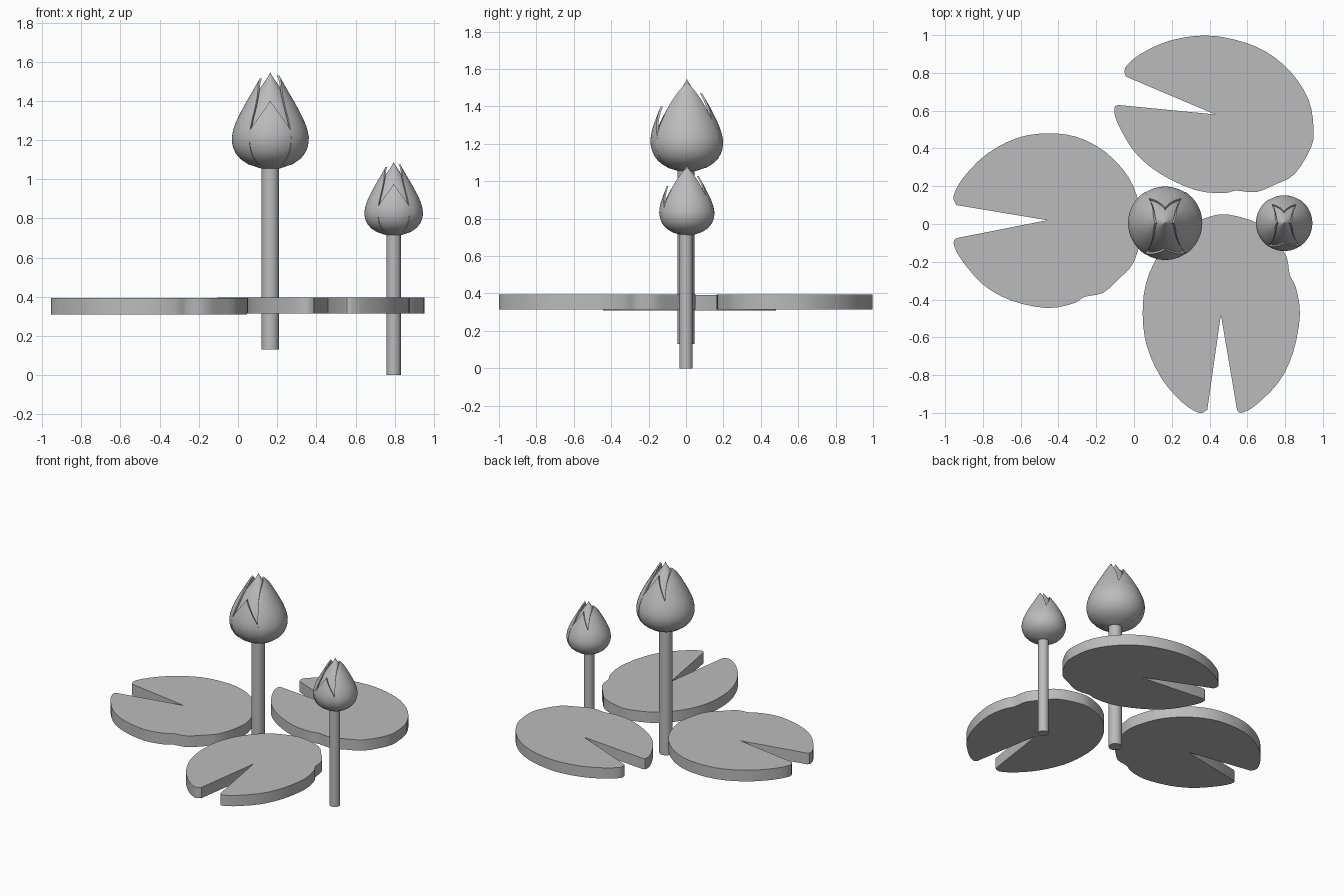
import bpy, bmesh, math
from mathutils import Vector, Matrix

if "Cube" in bpy.data.objects:
    bpy.data.objects.remove(bpy.data.objects["Cube"], do_unlink=True)

grey = bpy.data.materials.new("plain_grey")
grey.use_nodes = True
colour = (0.5, 0.5, 0.5, 1)
grey.diffuse_color = colour
grey.node_tree.nodes["Principled BSDF"].inputs["Base Color"].default_value = colour


def finish(name, bm, angle=40):
    """Turn a bmesh into a shaded, coloured object."""
    bmesh.ops.recalc_face_normals(bm, faces=bm.faces)
    mesh = bpy.data.meshes.new(name)
    bm.to_mesh(mesh)
    bm.free()
    mesh.materials.append(grey)
    ob = bpy.data.objects.new(name, mesh)
    bpy.context.collection.objects.link(ob)
    bpy.ops.object.select_all(action="DESELECT")
    ob.select_set(True)
    bpy.context.view_layer.objects.active = ob
    bpy.ops.object.shade_smooth_by_angle(angle=math.radians(angle))
    return ob


def loft(name, rings, angle=40):
    """Skin a list of closed rings and cap both ends."""
    bm = bmesh.new()
    rows = [[bm.verts.new(p) for p in ring] for ring in rings]
    n = len(rows[0])
    for a, b in zip(rows, rows[1:]):
        for i in range(n):
            j = (i + 1) % n
            bm.faces.new((a[i], a[j], b[j], b[i]))
    bm.faces.new(rows[0])
    bm.faces.new(rows[-1])
    return finish(name, bm, angle)


def smooth_path(pts, steps):
    """Catmull-Rom curve through the points."""
    pts = [Vector(p) for p in pts]
    ext = [pts[0]] + pts + [pts[-1]]
    out = []
    for a, b, c, d in zip(ext, ext[1:], ext[2:], ext[3:]):
        for k in range(steps):
            t = k / steps
            out.append(0.5 * (2 * b + (c - a) * t + (2 * a - 5 * b + 4 * c - d) * t * t
                              + (3 * b - a - 3 * c + d) * t ** 3))
    return out + [pts[-1]]


# Lily pads: one notched leaf outline, turned and stretched three times
LEAF = [(-.48, .08), (-.495, .13), (-.44, .23), (-.32, .35), (-.16, .435), (0, .46),
        (.16, .44), (.31, .36), (.43, .23), (.49, .08), (.505, -.04), (.46, -.22),
        (.38, -.31), (.295, -.385), (.2, -.405), (.14, -.44), (0, -.465),
        (-.19, -.425), (-.34, -.34), (-.46, -.2), (-.495, -.12), (-.48, -.095)]


def lily_pad(name, x, y, turn, length, width, bottom, top):
    outline = [Vector((0, 0))] + smooth_path(LEAF, 3)
    rot = Matrix.Rotation(math.radians(turn), 2)
    flat = [rot @ Vector((p.x * length, p.y * width)) for p in outline]
    loft(name, [[(x + p.x, y + p.y, z) for p in flat] for z in (bottom, top)], 30)


lily_pad("left_leaf", -.46, .02, 0, 1, 1, .31, .393)
lily_pad("front_leaf", .46, -.48, 90, 1.05, .9, .315, .395)
lily_pad("back_leaf", .43, .58, -15, 1.06, .89, .315, .395)

# Flower buds: height and radius of the body, bottom to top
BODY = smooth_path([(0, .03), (.012, .08), (.03, .12), (.06, .16), (.1, .186), (.15, .197),
                    (.2, .19), (.25, .172), (.3, .147), (.35, .12), (.4, .09),
                    (.45, .062), (.48, .045), (.5, .035)], 3)


def body_radius(z):
    for a, b in zip(BODY, BODY[1:]):
        if z <= b.x:
            return a.y + (b.y - a.y) * max(0, z - a.x) / (b.x - a.x)
    return BODY[-1].y


def petal(name, place, facing, tip, spread, power, fit, lean, rows=26, cols=16):
    """A curved, pointed shell that follows the bud body."""
    rings = []
    for k in range(rows + 1):
        s = 1 - (1 - k / rows) ** 2 if k > rows / 2 else 1.5 * k / rows
        z = tip * s
        half = math.radians(spread) * max(.02, 1 - s ** power)
        r = body_radius(z) * fit + lean * s * s
        inner = r - .012
        angles = [math.radians(facing) + half * (2 * i / cols - 1) for i in range(cols + 1)]
        ring = [(r, a) for a in angles] + [(inner, a) for a in reversed(angles)]
        rings.append([place @ Vector((d * math.cos(a), d * math.sin(a), z)) for d, a in ring])
    loft(name, rings, 45)


def disc(radius, z, sides):
    return [Vector((radius * math.cos(2 * math.pi * i / sides),
                    radius * math.sin(2 * math.pi * i / sides), z)) for i in range(sides)]


def flower(size, x, base, stem_bottom, stem_radius):
    place = Matrix.Translation((x, .005, base)) @ Matrix.Scale(size, 4)
    label = size == 1 and "tall" or "short"
    # inner bud with a pointed top
    core = [disc(max(.002, p.y * .88 * (1 - (p.x / .5) ** 8)), p.x * .99, 32) for p in BODY]
    loft(label + "_inner_bud", [[place @ v for v in ring] for ring in core], 60)
    # petals: side pair outside, front and back tucked under
    petal(label + "_left_petal", place, 0, .48, 57, 10, 1, 0)
    petal(label + "_right_petal", place, 180, .465, 57, 10, 1, 0)
    petal(label + "_front_petal", place, -90, .35, 52, 1.8, .965, .025)
    petal(label + "_back_petal", place, 90, .42, 52, 2.5, .98, .005)
    # stem
    shift = Matrix.Translation((x, 0, 0))
    loft(label + "_stem", [[shift @ v for v in disc(stem_radius, z, 24)]
                           for z in (stem_bottom, base + .03)])


flower(1, .165, 1.05, .13, .045)
flower(.76, .795, .71, 0, .036)
